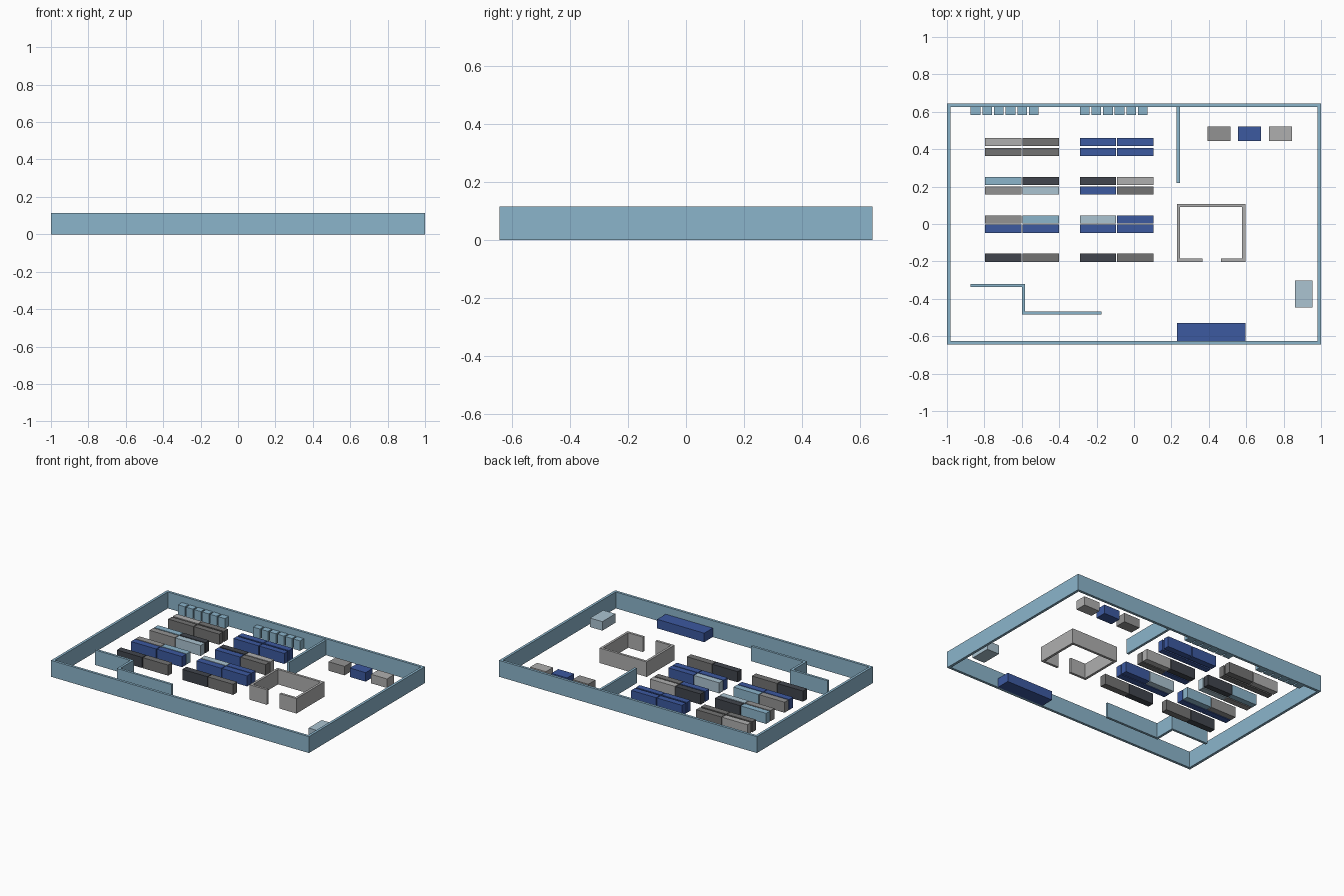
import bpy, bmesh

if "Cube" in bpy.data.objects:
    bpy.data.objects.remove(bpy.data.objects["Cube"])

COLOURS = {
    "steel": (0.26, 0.46, 0.60), "pale": (0.41, 0.55, 0.64), "blue": (0.045, 0.10, 0.35),
    "dark": (0.053, 0.06, 0.075), "light": (0.43, 0.43, 0.43), "mid": (0.29, 0.29, 0.29),
    "grey": (0.17, 0.17, 0.17),
}
MATS = {}
for key, rgb in COLOURS.items():
    MATS[key] = bpy.data.materials.new(key)
    MATS[key].diffuse_color = (*rgb, 1)


def finish(name, bm, colour):
    bmesh.ops.recalc_face_normals(bm, faces=bm.faces)
    mesh = bpy.data.meshes.new(name)
    bm.to_mesh(mesh)
    bm.free()
    mesh.materials.append(MATS[colour])
    obj = bpy.data.objects.new(name, mesh)
    bpy.context.collection.objects.link(obj)
    return obj


def box(name, x0, x1, y0, y1, h, colour):
    bm = bmesh.new()
    bmesh.ops.create_cube(bm, size=1)
    for v in bm.verts:
        v.co = (x1 if v.co.x > 0 else x0, y1 if v.co.y > 0 else y0, h if v.co.z > 0 else 0)
    return finish(name, bm, colour)


def wall(name, outline, h, colour):
    """Extrude a flat plan outline up from the floor."""
    bm = bmesh.new()
    face = bm.faces.new([bm.verts.new((x, y, 0)) for x, y in outline])
    up = bmesh.ops.extrude_face_region(bm, geom=[face])["geom"]
    for v in up:
        if isinstance(v, bmesh.types.BMVert):
            v.co.z = h
    return finish(name, bm, colour)


# Outer walls: ring swept between two rectangles
X, Y, T, H = 1.0, 0.643, 0.018, 0.115
bm = bmesh.new()
loops = []
for inset, z in ((0, 0), (0, H), (T, H), (T, 0)):
    a, b = X - inset, Y - inset
    loops.append([bm.verts.new((x, y, z)) for x, y in ((-a, -b), (a, -b), (a, b), (-a, b))])
for i in range(4):
    p, q = loops[i], loops[(i + 1) % 4]
    for j in range(4):
        k = (j + 1) % 4
        bm.faces.new((p[j], p[k], q[k], q[j]))
finish("outer_walls", bm, "steel")

# Partitions: back divider and stepped screen
IH = 0.105
box("back_divider", 0.228, 0.245, 0.22, Y - T, IH, "steel")
wall("stepped_screen", [(-0.873, -0.337), (-0.600, -0.337), (-0.600, -0.485), (-0.175, -0.485),
                        (-0.175, -0.468), (-0.583, -0.468), (-0.583, -0.320), (-0.873, -0.320)],
     IH, "steel")

# Small room with a doorway gap in its front
wall("small_room", [(0.365, -0.202), (0.230, -0.202), (0.230, 0.107), (0.595, 0.107),
                    (0.595, -0.202), (0.465, -0.202), (0.465, -0.185), (0.578, -0.185),
                    (0.578, 0.090), (0.247, 0.090), (0.247, -0.185), (0.365, -0.185)],
     IH, "light")

# Shelf rows: y range and the colours of the four units from left to right
COLUMNS = ((-0.797, -0.601), (-0.596, -0.400), (-0.290, -0.095), (-0.090, 0.104))
ROWS = (
    (0.416, 0.459, "light grey blue blue"), (0.364, 0.405, "grey grey blue blue"),
    (0.209, 0.251, "steel dark dark light"), (0.158, 0.201, "mid pale blue grey"),
    (0.003, 0.046, "mid steel pale blue"), (-0.048, -0.003, "blue blue blue blue"),
    (-0.203, -0.158, "dark grey dark grey"),
)
for y0, y1, colours in ROWS:
    for (x0, x1), colour in zip(COLUMNS, colours.split()):
        box("shelf_unit", x0, x1, y0, y1, 0.074, colour)

# Cabinets along the back wall
for start in (-0.873, -0.290):
    for i in range(6):
        x = start + i * 0.0622
        box("wall_cabinet", x, x + 0.052, 0.583, Y - T, 0.07, "steel")

# Three display tables, front counter and side table
for x, colour in ((0.393, "mid"), (0.557, "blue"), (0.722, "light")):
    box("display_table", x, x + 0.123, 0.443, 0.521, 0.063, colour)
box("front_counter", 0.230, 0.595, -Y + T, -0.53, 0.063, "blue")
box("side_table", 0.860, 0.955, -0.446, -0.301, 0.063, "pale")

for m in bpy.data.materials:
    if m.users and not m.is_grease_pencil:
        m.use_nodes = True
        m.node_tree.nodes["Principled BSDF"].inputs["Base Color"].default_value = m.diffuse_color
